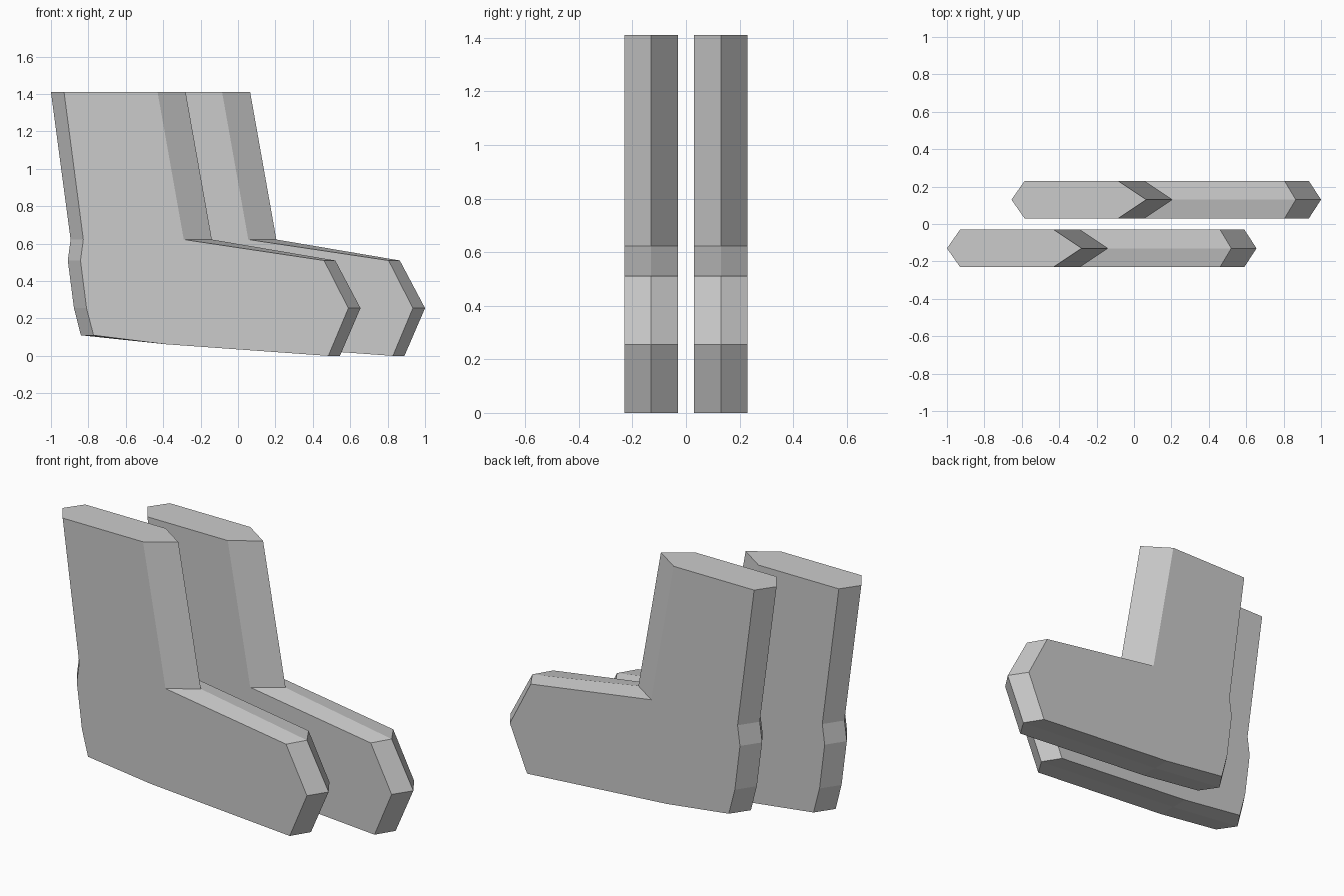
import bpy, bmesh

if "Cube" in bpy.data.objects:
    bpy.data.objects.remove(bpy.data.objects["Cube"])

# Boot outline, clockwise from back top: (x on middle ridge, x on flat side, z)
PROFILE = [
    (-1.00, -0.93, 1.41),    # top back
    (-0.28, -0.43, 1.41),    # top front
    (-0.14, -0.29, 0.622),   # ankle crease
    (0.52, 0.46, 0.51),      # toe top
    (0.655, 0.59, 0.255),    # toe tip
    (0.545, 0.483, 0.0),     # toe bottom
    (-0.385, -0.385, 0.062), # sole bend
    (-0.84, -0.772, 0.11),   # heel bottom
    (-0.877, -0.81, 0.255),  # heel
    (-0.91, -0.842, 0.51),   # heel bulge
    (-0.895, -0.827, 0.622), # back of ankle
]
HALF = 0.10


def boot(name, dx, y):
    bm = bmesh.new()
    # Three outlines: flat side, middle ridge, flat side
    rings = []
    for off, col in ((-HALF, 1), (0, 0), (HALF, 1)):
        rings.append([bm.verts.new((p[col] + dx, y + off, p[2])) for p in PROFILE])
    n = len(PROFILE)
    for a, b in zip(rings, rings[1:]):
        for i in range(n):
            j = (i + 1) % n
            vs = [a[i], a[j], b[j], b[i]]
            bm.faces.new(vs)
    bm.faces.new(rings[0])
    bm.faces.new(rings[2][::-1])
    bmesh.ops.recalc_face_normals(bm, faces=bm.faces)
    mesh = bpy.data.meshes.new(name)
    bm.to_mesh(mesh)
    bm.free()
    obj = bpy.data.objects.new(name, mesh)
    bpy.context.collection.objects.link(obj)


# Near boot steps back, far boot steps forward
boot("right_boot", 0.0, -0.13)
boot("left_boot", 0.345, 0.13)
